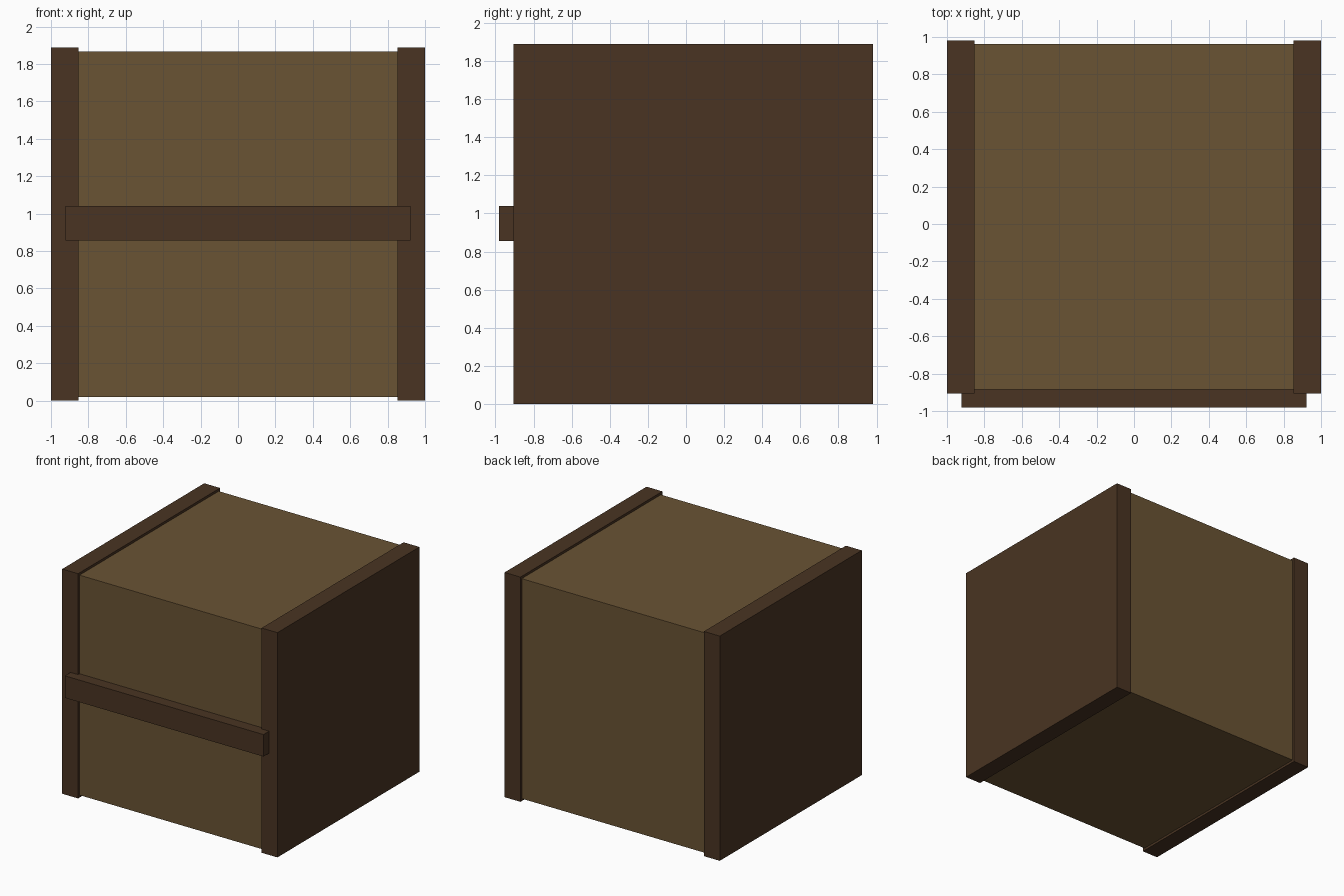
import bpy

if "Cube" in bpy.data.objects:
    bpy.data.objects.remove(bpy.data.objects["Cube"])


def make_material(name, color):
    mat = bpy.data.materials.new(name)
    mat.diffuse_color = (*color, 1.0)
    mat.use_nodes = True
    mat.node_tree.nodes["Principled BSDF"].inputs["Base Color"].default_value = mat.diffuse_color
    return mat


def make_box(name, low, high, mat):
    """Axis-aligned box between two opposite corners."""
    bpy.ops.mesh.primitive_cube_add(
        size=1, location=[(a + b) / 2 for a, b in zip(low, high)])
    obj = bpy.context.object
    obj.name = name
    obj.scale = [b - a for a, b in zip(low, high)]
    bpy.ops.object.transform_apply(location=False, rotation=False, scale=True)
    obj.data.materials.append(mat)
    return obj


light_wood = make_material("light_brown_wood", (0.144, 0.087, 0.034))
dark_wood = make_material("dark_brown_wood", (0.067, 0.034, 0.016))

# Crate body
make_box("crate_body", (-0.92, -0.885, 0.02), (0.92, 0.962, 1.868), light_wood)

# Slightly taller and deeper panels capping both sides
for side, x0, x1 in (("left", -1.0, -0.853), ("right", 0.853, 1.0)):
    make_box(side + "_side_panel", (x0, -0.905, 0.0), (x1, 0.98, 1.888), dark_wood)

# Horizontal bar across the front
make_box("front_bar", (-0.923, -0.98, 0.855), (0.923, -0.884, 1.04), dark_wood)
